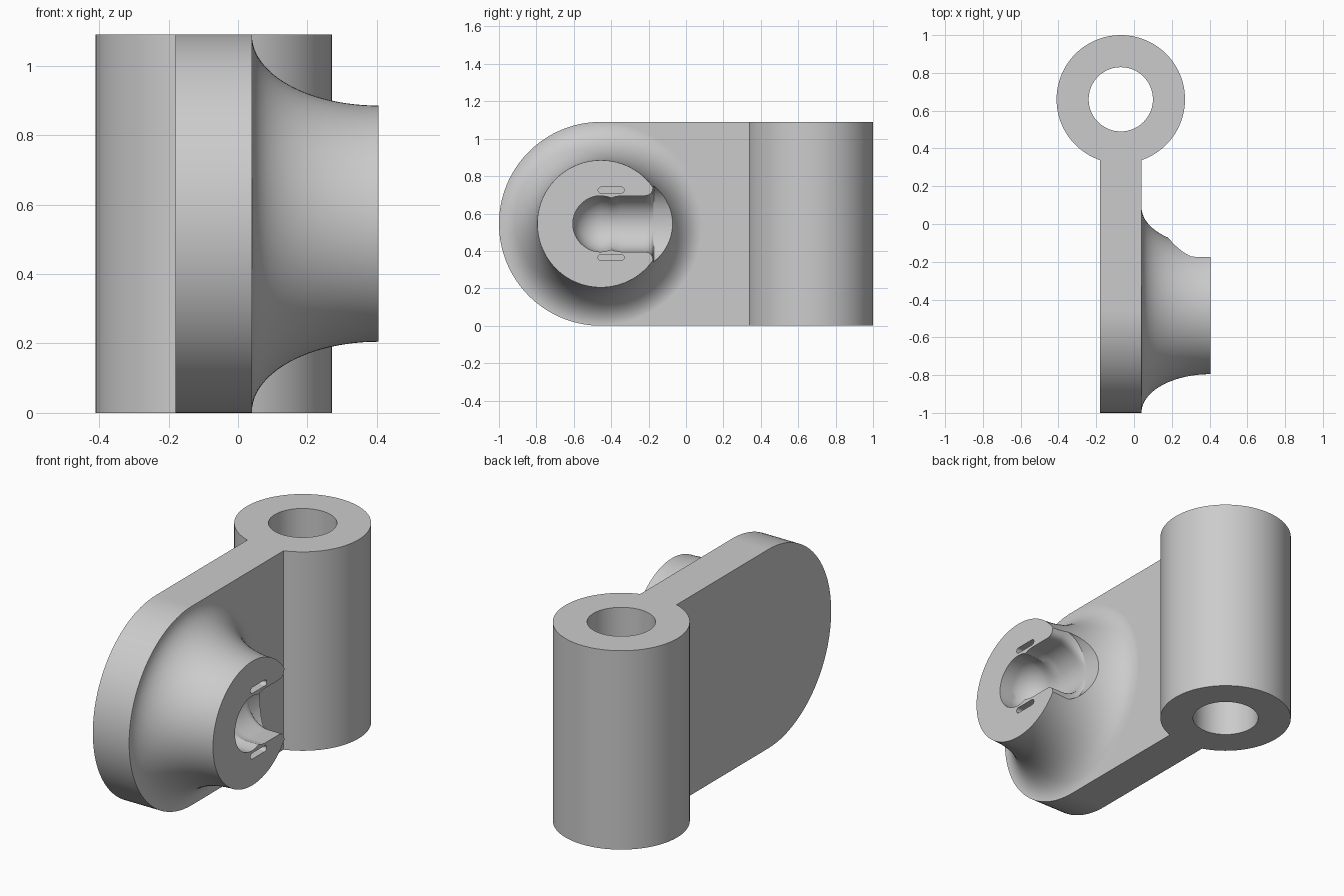
import bpy, bmesh, math
from mathutils import Vector

cube = bpy.data.objects.get("Cube")
if cube:
    bpy.data.objects.remove(cube, do_unlink=True)

HEIGHT = 1.09
MID = HEIGHT / 2            # boss axis height, also the plate end radius
BOSS_Y = -0.455
PLATE_X = (-0.18, 0.04)
TIP_X = 0.405

grey = bpy.data.materials.new("light grey")
grey.use_nodes = True
COLOUR = (0.6, 0.6, 0.6, 1)
grey.diffuse_color = COLOUR
grey.node_tree.nodes["Principled BSDF"].inputs["Base Color"].default_value = COLOUR


def loft(name, rings):
    """Skin a list of equal-length point rings and cap both ends."""
    bm = bmesh.new()
    loops = [[bm.verts.new(p) for p in ring] for ring in rings]
    n = len(loops[0])
    for a, b in zip(loops, loops[1:]):
        for i in range(n):
            j = (i + 1) % n
            bm.faces.new((a[i], a[j], b[j], b[i]))
    bm.faces.new(loops[0])
    bm.faces.new(loops[-1])
    bmesh.ops.recalc_face_normals(bm, faces=bm.faces)
    mesh = bpy.data.meshes.new(name)
    bm.to_mesh(mesh)
    bm.free()
    mesh.materials.append(grey)
    obj = bpy.data.objects.new(name, mesh)
    bpy.context.collection.objects.link(obj)
    return obj


def circle_x(x, r, n=128):
    return [(x, BOSS_Y + r * math.cos(2 * math.pi * i / n),
             MID + r * math.sin(2 * math.pi * i / n)) for i in range(n)]


def upright_cylinder(name, r, z0, z1, n=128):
    ring = [(-0.07 + r * math.cos(2 * math.pi * i / n),
             0.66 + r * math.sin(2 * math.pi * i / n)) for i in range(n)]
    return loft(name, [[(x, y, z) for x, y in ring] for z in (z0, z1)])


def prism_x(name, outline, x0, x1):
    return loft(name, [[(x, y, z) for y, z in outline] for x in (x0, x1)])


def combine(target, tool, operation):
    mod = target.modifiers.new(tool.name, 'BOOLEAN')
    mod.object = tool
    mod.operation = operation
    mod.solver = 'EXACT'
    bpy.context.view_layer.update()
    graph = bpy.context.evaluated_depsgraph_get()
    mesh = bpy.data.meshes.new_from_object(target.evaluated_get(graph))
    target.modifiers.clear()
    target.data = mesh
    bpy.data.objects.remove(tool, do_unlink=True)


# Plate with a half-round front end
outline = [(0.39, 0), (0.39, HEIGHT)]
for i in range(65):
    a = math.pi / 2 + math.pi * i / 64
    outline.append((BOSS_Y + MID * math.cos(a), MID + MID * math.sin(a)))
bracket = prism_x("bracket", outline, *PLATE_X)

# Hinge barrel with a through bore
combine(bracket, upright_cylinder("barrel", 0.34, 0, HEIGHT), 'UNION')
combine(bracket, upright_cylinder("bore", 0.17, -0.1, HEIGHT + 0.1), 'DIFFERENCE')

# Boss flaring into the plate along a quarter ellipse
rings = [circle_x(-0.05, 0.5)]
for i in range(25):
    a = math.pi / 2 * i / 24
    rings.append(circle_x(TIP_X - 0.365 * math.cos(a), 0.543 - 0.203 * math.sin(a)))
combine(bracket, loft("boss", rings), 'UNION')


# Socket: U-shaped sections run from a ball pocket, past a pinch, to a flared mouth
def u_section(y, w, depth):
    arc = [(0.33 - depth * math.sin(math.pi * i / 24),
            y, MID + w * math.cos(math.pi * i / 24)) for i in range(25)]
    return [(0.6, y, MID + w)] + arc + [(0.6, y, MID - w)]


R = 0.15
stations = []
for i in range(1, 17):
    a = math.radians(2 + 88 * i / 16)
    stations.append((BOSS_Y - R * math.cos(a), R * math.sin(a), R * math.sin(a)))
stations += [(-0.425, 0.146, R), (-0.4, 0.138, R), (-0.375, 0.146, R), (-0.345, R, R),
             (-0.22, R, R), (-0.2, 0.154, R), (-0.187, 0.163, R), (-0.18, 0.175, R),
             (-0.177, 0.19, R), (-0.172, 0.205, R), (0.25, 0.205, R)]
combine(bracket, loft("socket", [u_section(*s) for s in stations]), 'DIFFERENCE')

# Two narrow slots in the boss face
for side in (1, -1):
    slot = []
    for i in range(18):
        a = -math.pi / 2 + math.pi * (i if i < 9 else i - 1) / 8
        shift = 0.054 if i < 9 else -0.054
        slot.append((-0.4 + shift + 0.016 * math.cos(a),
                     MID + side * 0.18 + 0.016 * math.sin(a)))
    combine(bracket, prism_x("slot", slot, TIP_X - 0.08, 0.5), 'DIFFERENCE')

# Smooth curved faces, keep the rims crisp
bpy.ops.object.select_all(action='DESELECT')
bracket.select_set(True)
bpy.context.view_layer.objects.active = bracket
bpy.ops.object.shade_smooth_by_angle(angle=math.radians(32))
weighted = bracket.modifiers.new("weighted_normals", 'WEIGHTED_NORMAL')
weighted.keep_sharp = True

# Centre the part and stand it on the ground
corners = [Vector(c) for c in bracket.bound_box]
low_z = min(c.z for c in corners)
mid_y = (min(c.y for c in corners) + max(c.y for c in corners)) / 2
bracket.location = (0, -mid_y, -low_z)
